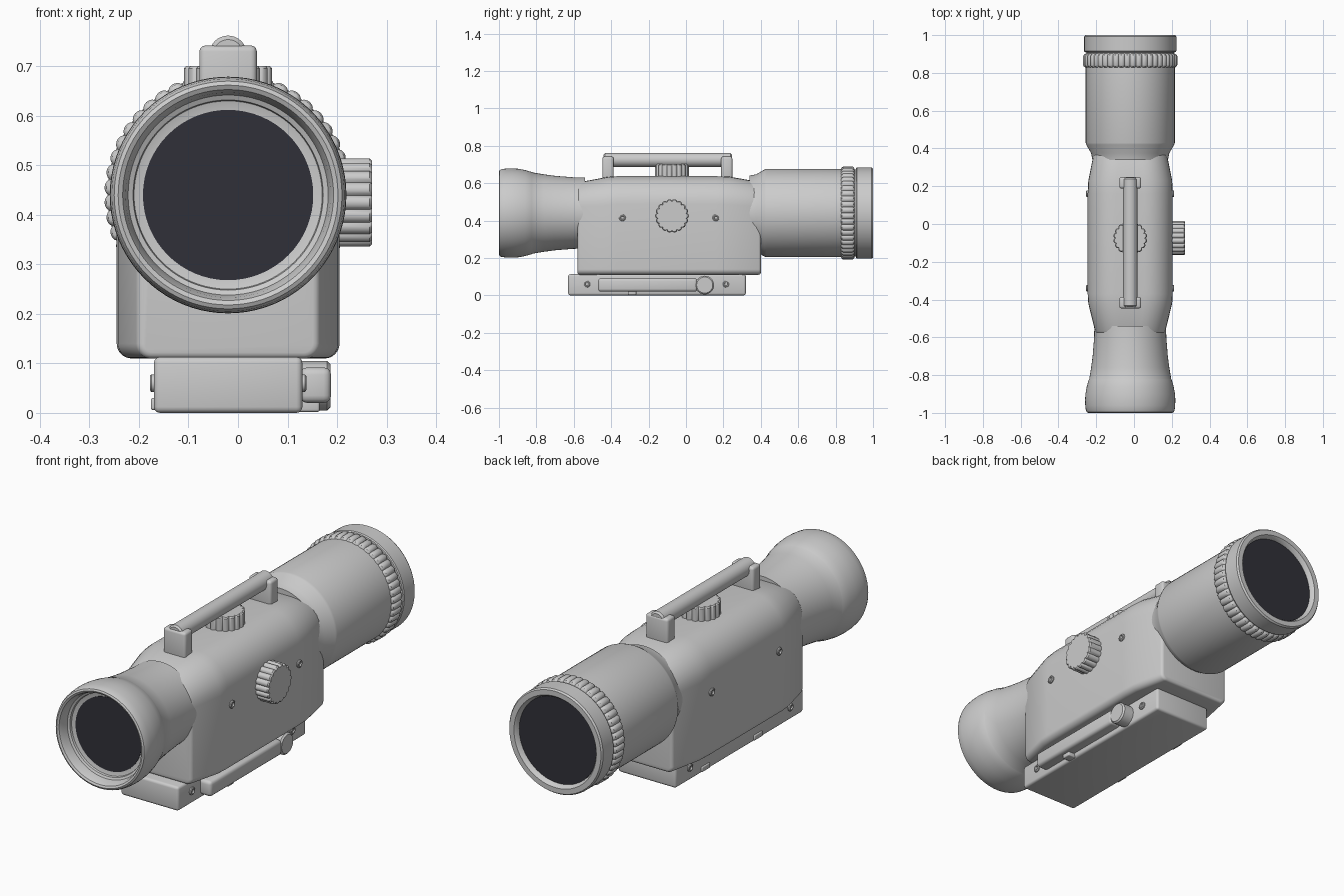
import bpy, bmesh
from math import sin, cos, pi, radians
from mathutils import Matrix, Vector

cube = bpy.data.objects.get("Cube")
if cube:
    bpy.data.objects.remove(cube, do_unlink=True)

CX, CZ = -0.02, 0.44   # optical axis


def material(name, rgb):
    m = bpy.data.materials.new(name)
    m.use_nodes = True
    m.diffuse_color = (*rgb, 1)
    m.node_tree.nodes["Principled BSDF"].inputs["Base Color"].default_value = (*rgb, 1)
    return m


GREY = material("housing grey", (0.6, 0.6, 0.6))
GLASS = material("dark glass", (0.03, 0.03, 0.04))


def finish(name, bm, mat=GREY, bevel=0, segs=3):
    bmesh.ops.recalc_face_normals(bm, faces=bm.faces)
    if bevel:
        sharp = [e for e in bm.edges if e.calc_face_angle(0) > radians(35)]
        bmesh.ops.bevel(bm, geom=sharp, offset=bevel, segments=segs,
                        profile=0.5, affect='EDGES', clamp_overlap=True)
    mesh = bpy.data.meshes.new(name)
    bm.to_mesh(mesh)
    bm.free()
    mesh.materials.append(mat)
    mesh.shade_smooth()
    mesh.set_sharp_from_angle(angle=radians(32))
    obj = bpy.data.objects.new(name, mesh)
    bpy.context.collection.objects.link(obj)
    return obj


def loft(name, rings, mat=GREY, bevel=0, segs=3):
    """Skin a list of equal-length point rings and cap both ends."""
    bm = bmesh.new()
    loops = [[bm.verts.new(p) for p in ring] for ring in rings]
    n = len(loops[0])
    for a, b in zip(loops, loops[1:]):
        for i in range(n):
            j = (i + 1) % n
            bm.faces.new((a[i], a[j], b[j], b[i]))
    bm.faces.new(loops[0])
    bm.faces.new(loops[-1])
    return finish(name, bm, mat, bevel, segs)


def turned(name, profile, origin, axis='Y', n=64, teeth=0, depth=0, mat=GREY):
    """Turn a (distance, radius) profile about an axis, optionally with ribs."""
    out = {'X': Vector((1, 0, 0)), 'Y': Vector((0, 1, 0)), 'Z': Vector((0, 0, 1))}[axis]
    u = Vector((0, 0, 1)) if axis != 'Z' else Vector((1, 0, 0))
    v = out.cross(u)
    rings = []
    for d, r in profile:
        ring = []
        for i in range(n):
            a = 2 * pi * i / n
            rr = r - depth * (1 - abs(sin(a * teeth / 2)) ** 0.6) if teeth else r
            ring.append(Vector(origin) + out * d + (u * cos(a) + v * sin(a)) * rr)
        rings.append(ring)
    return loft(name, rings, mat)


def box(name, lo, hi, bevel=0.012):
    bm = bmesh.new()
    lo, hi = Vector(lo), Vector(hi)
    bmesh.ops.create_cube(bm, size=1, matrix=Matrix.Translation((lo + hi) / 2)
                          @ Matrix.Diagonal((*(hi - lo), 1)))
    return finish(name, bm, bevel=bevel)


# Main housing: rounded shoulders, tapered at both ends
def housing_section(y, half, top, shoulder):
    pts = []
    for sx, low, r, start in ((1, True, 0.03, -90), (1, False, shoulder, 0),
                              (-1, False, shoulder, 90), (-1, True, 0.03, 180)):
        x = sx * (half - r)
        z = 0.11 + r if low else top - r
        for k in range(9):
            a = radians(start + 90 * k / 8)
            pts.append((CX + x + r * cos(a), y, z + r * sin(a)))
    return pts


loft("housing", [housing_section(*s) for s in (
    (-0.58, 0.183, 0.603, 0.13), (-0.42, 0.222, 0.633, 0.15), (-0.37, 0.225, 0.637, 0.15),
    (0.16, 0.225, 0.637, 0.15), (0.23, 0.222, 0.635, 0.15), (0.40, 0.188, 0.605, 0.13))],
    bevel=0.012)

# Eyepiece with soft rolled rim and recessed glass
turned("eyepiece", [(-0.54, 0.19), (-0.60, 0.191), (-0.70, 0.199), (-0.76, 0.207),
                    (-0.82, 0.217), (-0.823, 0.219), (-0.86, 0.230), (-0.90, 0.237), (-0.93, 0.239),
                    (-0.96, 0.238), (-0.985, 0.235), (-0.996, 0.230), (-1, 0.222),
                    (-0.995, 0.213), (-0.98, 0.207), (-0.95, 0.202), (-0.945, 0.192),
                    (-0.935, 0.190), (-0.93, 0.172)], (CX, 0, CZ), n=80)
turned("eyepiece_glass", [(-0.928, 0.172), (-0.932, 0.172)], (CX, 0, CZ), mat=GLASS)

# Objective tube, ribbed ring, end rim and glass
turned("objective_tube", [(0.34, 0.2), (0.375, 0.207), (0.42, 0.233), (0.43, 0.236),
                          (0.83, 0.236), (0.92, 0.232)], (CX, 0, CZ), n=80)
turned("ribbed_ring", [(0.828, 0.236), (0.834, 0.246), (0.842, 0.25), (0.888, 0.25),
                       (0.896, 0.246), (0.902, 0.236)], (CX, 0, CZ), n=384, teeth=48, depth=0.009)
turned("objective_rim", [(0.908, 0.23), (0.91, 0.24), (0.915, 0.244), (0.992, 0.244),
                         (1, 0.238), (1, 0.214), (0.994, 0.208), (0.975, 0.202)],
       (CX, 0, CZ), n=80)
turned("objective_glass", [(0.974, 0.202), (0.978, 0.202)], (CX, 0, CZ), mat=GLASS)

# Fluted adjustment knobs on top and on the left side
for name, axis, origin in (("top_knob", 'Z', (CX, -0.075, 0.63)),
                           ("side_knob", 'X', (0.2, -0.075, 0.425))):
    turned(name, [(0, 0.09), (0.066, 0.09), (0.071, 0.085)], origin, axis,
           n=144, teeth=18, depth=0.009)

# Carrying handle
for name, y in (("front_handle_post", -0.447), ("rear_handle_post", 0.188)):
    box(name, (CX - 0.058, y, 0.6), (CX + 0.058, y + 0.06, 0.742))
turned("handle_bar", [(-0.44, 0.03), (-0.432, 0.038), (0.237, 0.038), (0.245, 0.03)],
       (CX, 0, 0.724), n=32)

# Mounting base and clamp lever
box("mount_base", (-0.17, -0.63, 0), (0.13, 0.32, 0.113))
box("clamp_lever", (0.125, -0.47, 0.02), (0.188, 0.06, 0.092), 0.015)
turned("lever_pivot", [(0, 0.05), (0.055, 0.05), (0.062, 0.043)], (0.125, 0.1, 0.055), 'X', n=40)
box("lever_catch", (0.12, -0.31, 0.002), (0.165, -0.265, 0.03), 0.005)
for i, y in enumerate((-0.29, 0.1)):
    box(f"clamp_jaw_{i + 1}", (-0.176, y - 0.03, 0.006), (-0.16, y + 0.03, 0.03), 0.004)

# Screws with recessed sockets on both sides of the housing and the base
for part, ys, z, mid, half in (("housing", (-0.34, 0.16), 0.415, CX, 0.225),
                               ("base", (-0.53, 0.215), 0.06, -0.02, 0.15)):
    for side, word in ((1, "left"), (-1, "right")):
        for i, y in enumerate(ys):
            prof = [(-0.01, 0.018), (0.005, 0.018), (0.008, 0.014), (0.008, 0.01), (0.002, 0.008)]
            turned(f"{part}_screw_{word}_{i + 1}", [(side * d, r) for d, r in prof],
                   (mid + side * half, y, z), 'X', n=20)
